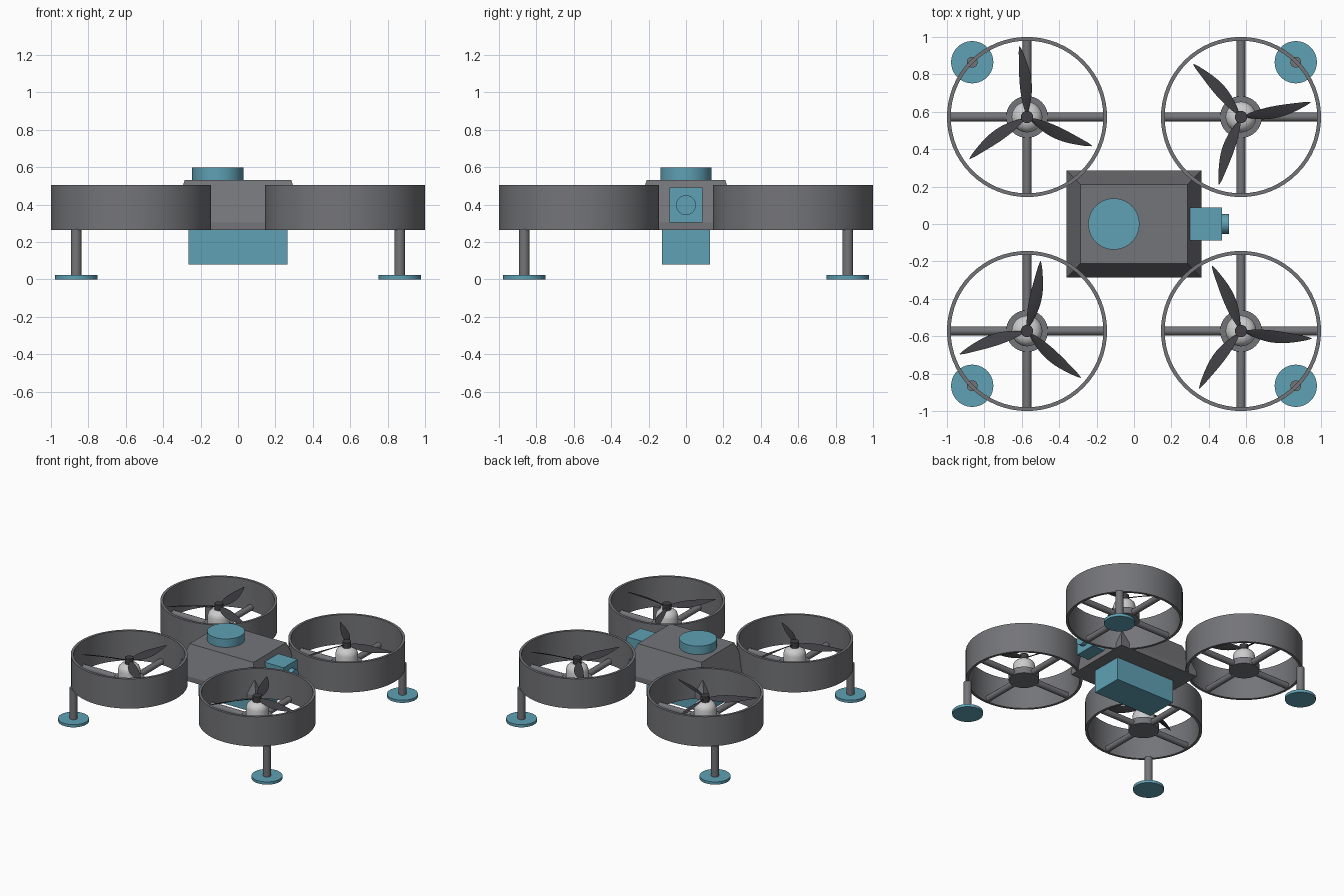
import bpy, bmesh
from math import pi, sin, cos, radians
from mathutils import Matrix, Vector

if "Cube" in bpy.data.objects:
    bpy.data.objects.remove(bpy.data.objects["Cube"])


def material(name, rgb):
    m = bpy.data.materials.new(name)
    m.use_nodes = True
    m.diffuse_color = (*rgb, 1)
    m.node_tree.nodes["Principled BSDF"].inputs["Base Color"].default_value = (*rgb, 1)
    return m


GREY = material("frame grey", (0.175, 0.177, 0.19))
TEAL = material("accent teal", (0.115, 0.355, 0.46))
LIGHT = material("motor light grey", (0.6, 0.6, 0.61))
DARK = material("propeller charcoal", (0.05, 0.048, 0.055))


def finish(name, bm, mat, smooth=True):
    bmesh.ops.recalc_face_normals(bm, faces=bm.faces)
    mesh = bpy.data.meshes.new(name)
    bm.to_mesh(mesh)
    bm.free()
    mesh.materials.append(mat)
    obj = bpy.data.objects.new(name, mesh)
    bpy.context.collection.objects.link(obj)
    if smooth:
        bpy.ops.object.select_all(action="DESELECT")
        obj.select_set(True)
        bpy.context.view_layer.objects.active = obj
        bpy.ops.object.shade_smooth_by_angle(angle=radians(35))
    return obj


def lathe(name, profile, mat, x=0, y=0, closed=False, segments=48):
    """Spin an (r, z) profile about a vertical axis at x, y."""
    bm = bmesh.new()
    verts = [bm.verts.new((r, 0, z)) for r, z in profile]
    edges = [bm.edges.new(p) for p in zip(verts, verts[1:])]
    if closed:
        edges.append(bm.edges.new((verts[-1], verts[0])))
    bmesh.ops.spin(bm, geom=verts + edges, axis=(0, 0, 1), cent=(0, 0, 0),
                   angle=2 * pi, steps=segments, use_duplicate=False)
    bmesh.ops.remove_doubles(bm, verts=bm.verts, dist=1e-5)
    bmesh.ops.translate(bm, verts=bm.verts, vec=(x, y, 0))
    return finish(name, bm, mat)


def rod(name, r, start, end, mat, segments=32):
    a, b = Vector(start), Vector(end)
    bm = bmesh.new()
    turn = (b - a).to_track_quat("Z", "Y").to_matrix().to_4x4()
    bmesh.ops.create_cone(bm, cap_ends=True, segments=segments, radius1=r, radius2=r,
                          depth=(b - a).length, matrix=Matrix.Translation((a + b) / 2) @ turn)
    return finish(name, bm, mat)


def box(name, low, high, mat):
    a, b = Vector(low), Vector(high)
    bm = bmesh.new()
    bmesh.ops.create_cube(bm, size=1, matrix=Matrix.Translation((a + b) / 2)
                          @ Matrix.Diagonal((*(b - a), 1)))
    return finish(name, bm, mat, False)


def propeller(name, x, y, z, heading):
    """Three twisted leaf blades, each lofted from thin diamond sections."""
    bm = bmesh.new()
    stations = 12
    for k in range(3):
        spin = Matrix.Translation((x, y, z)) @ Matrix.Rotation(heading + k * 2 * pi / 3, 4, "Z")
        previous = None
        for i in range(stations + 1):
            t = i / stations
            half = 0.006 + 0.029 * sin(pi * t ** 0.8) ** 1.1 if t < 1 else 0.002
            pitch = radians(32 - 22 * t)
            bend = -0.012 * sin(pi * t)
            ring = []
            for u, w in ((half, 0), (0, 0.004), (-half, 0), (0, -0.004)):
                w *= 1 - 0.7 * t
                p = Vector((0.02 + 0.36 * t, bend + u * cos(pitch) - w * sin(pitch),
                            u * sin(pitch) + w * cos(pitch)))
                ring.append(bm.verts.new(spin @ p))
            if previous:
                for j in range(4):
                    n = (j + 1) % 4
                    bm.faces.new((previous[j], previous[n], ring[n], ring[j]))
            else:
                bm.faces.new(ring)
            previous = ring
        bm.faces.new(previous)
    finish(name, bm, DARK)


# Central body: short skirt with sloping sides up to a flat deck
bm = bmesh.new()
levels = [(0.36, 0.286, 0.265), (0.36, 0.286, 0.305), (0.285, 0.21, 0.53)]
rings = [[bm.verts.new((sx * hx, sy * hy, z)) for sx, sy in ((-1, -1), (1, -1), (1, 1), (-1, 1))]
         for hx, hy, z in levels]
bm.faces.new(rings[0])
bm.faces.new(rings[-1])
for lower, upper in zip(rings, rings[1:]):
    for j in range(4):
        n = (j + 1) % 4
        bm.faces.new((lower[j], lower[n], upper[n], upper[j]))
finish("body", bm, GREY, False)

# Accent parts on the body
box("payload_box", (-0.265, -0.128, 0.08), (0.265, 0.128, 0.27), TEAL)
rod("roof_antenna", 0.137, (-0.108, 0, 0.52), (-0.108, 0, 0.598), TEAL, 48)
box("camera_housing", (0.27, -0.089, 0.305), (0.47, 0.089, 0.49), TEAL)
rod("camera_lens", 0.053, (0.46, 0, 0.397), (0.507, 0, 0.397), TEAL)

# Four ducted rotors with their legs
C, R = 0.572, 0.428
HEADINGS = {(-1, 1): 96, (1, 1): 12, (-1, -1): 79, (1, -1): -6}
for (sx, sy), heading in HEADINGS.items():
    tag = ("back" if sy > 0 else "front") + ("_left" if sx > 0 else "_right")
    x, y = sx * C, sy * C
    lathe(tag + "_duct", [(R, 0.265), (R, 0.505), (R - 0.02, 0.505), (R - 0.02, 0.265)],
          GREY, x, y, True, 64)
    reach = R - 0.01
    rod(tag + "_strut_across", 0.024, (x - reach, y, 0.291), (x + reach, y, 0.291), GREY, 20)
    rod(tag + "_strut_along", 0.024, (x, y - reach, 0.291), (x, y + reach, 0.291), GREY, 20)
    rod(tag + "_motor_mount", 0.112, (x, y, 0.266), (x, y, 0.318), GREY, 40)
    lathe(tag + "_motor", [(0, 0.31), (0.082, 0.31), (0.082, 0.385), (0.075, 0.408),
                           (0.058, 0.425), (0.035, 0.434), (0, 0.436)], LIGHT, x, y)
    rod(tag + "_propeller_hub", 0.033, (x, y, 0.425), (x, y, 0.48), DARK, 24)
    propeller(tag + "_propeller", x, y, 0.455, radians(heading))
    lx, ly = sx * 0.865, sy * 0.865
    rod(tag + "_leg", 0.029, (lx, ly, 0.015), (lx, ly, 0.27), GREY, 24)
    rod(tag + "_foot", 0.113, (lx, ly, 0), (lx, ly, 0.022), TEAL, 40)
